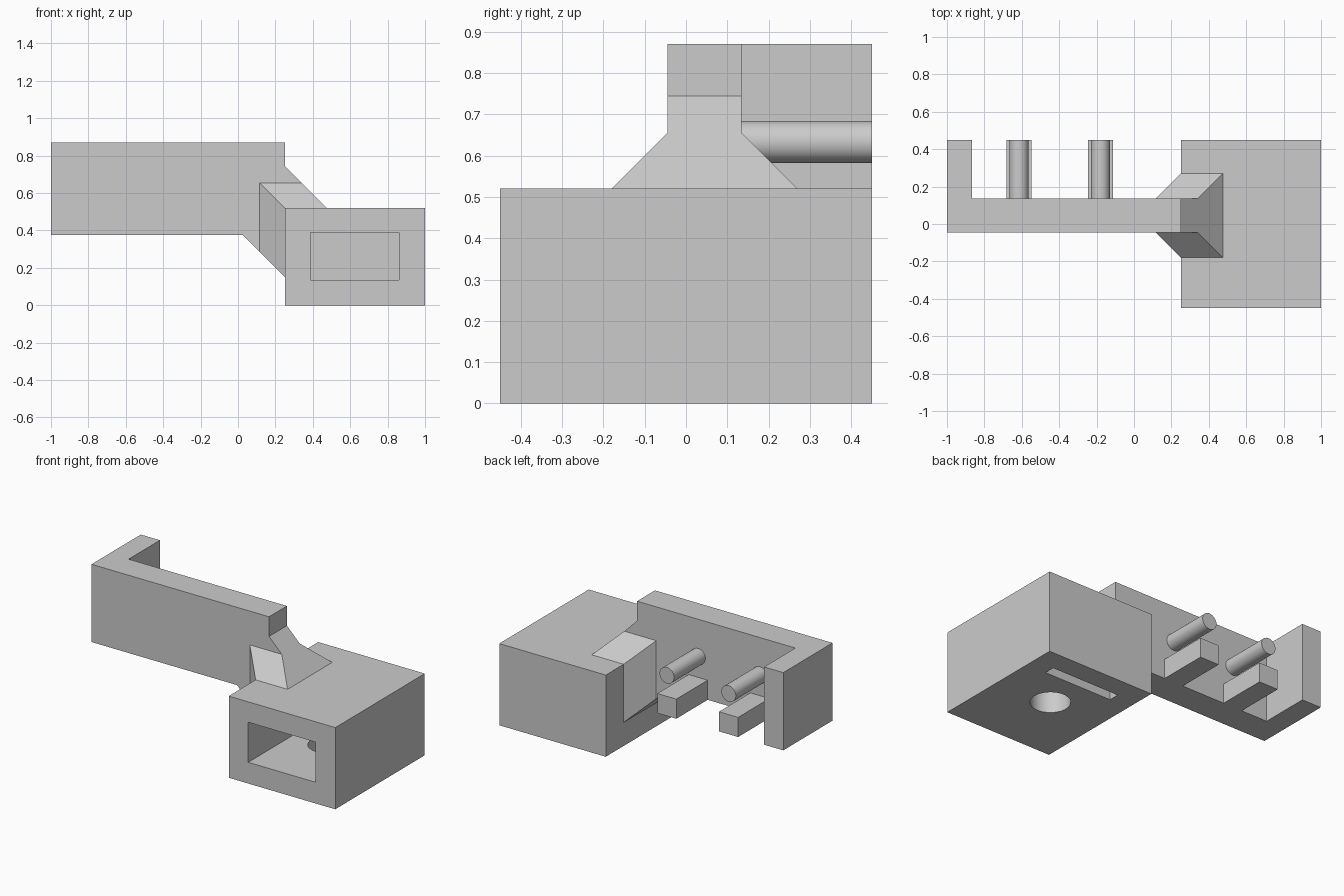
import bpy
import bmesh
from mathutils import Matrix, Vector

if "Cube" in bpy.data.objects:
    bpy.data.objects.remove(bpy.data.objects["Cube"], do_unlink=True)

grey = bpy.data.materials.new("light grey plastic")
grey.use_nodes = True
colour = (0.6, 0.6, 0.6, 1)
grey.diffuse_color = colour
grey.node_tree.nodes["Principled BSDF"].inputs["Base Color"].default_value = colour


def add_object(name, bm):
    bmesh.ops.recalc_face_normals(bm, faces=bm.faces)
    mesh = bpy.data.meshes.new(name)
    bm.to_mesh(mesh)
    bm.free()
    mesh.materials.append(grey)
    obj = bpy.data.objects.new(name, mesh)
    bpy.context.collection.objects.link(obj)
    return obj


def box(name, xs, ys, zs):
    bm = bmesh.new()
    bmesh.ops.create_cube(bm, size=1)
    for v in bm.verts:
        v.co = Vector(r[0] if c < 0 else r[1] for c, r in zip(v.co, (xs, ys, zs)))
    return add_object(name, bm)


def cylinder(name, centre, radius, depth, axis):
    bm = bmesh.new()
    bmesh.ops.create_cone(bm, cap_ends=True, segments=48, radius1=radius, radius2=radius, depth=depth)
    turn = Matrix.Rotation(1.5707963, 4, "X") if axis == "Y" else Matrix()
    bm.transform(Matrix.Translation(centre) @ turn)
    return add_object(name, bm)


def combine(target, other, operation):
    mod = target.modifiers.new("join", "BOOLEAN")
    mod.object, mod.operation, mod.solver = other, operation, "EXACT"
    bpy.context.view_layer.objects.active = target
    bpy.ops.object.modifier_apply(modifier=mod.name)
    bpy.data.objects.remove(other, do_unlink=True)


def smooth(obj):
    bpy.ops.object.select_all(action="DESELECT")
    obj.select_set(True)
    bpy.context.view_layer.objects.active = obj
    bpy.ops.object.shade_smooth_by_angle(angle=0.5)


LEFT, EDGE, BACK = -1, 0.25, 0.45
FRONT_Y, REAR_Y = -0.045, 0.135
LOW, HIGH = 0.375, 0.87

# Housing block
body = box("bracket_body", (EDGE, 1), (-BACK, BACK), (0, 0.52))

# Upright arm plate with slanted root
bm = bmesh.new()
profile = [(LEFT, LOW), (0.025, LOW), (EDGE, 0.15), (0.475, 0.52),
           (EDGE, 0.745), (EDGE, HIGH), (LEFT, HIGH)]
face = bm.faces.new([bm.verts.new((x, FRONT_Y, z)) for x, z in profile])
extruded = bmesh.ops.extrude_face_region(bm, geom=[face])["geom"]
bmesh.ops.translate(bm, vec=(0, REAR_Y - FRONT_Y, 0),
                    verts=[g for g in extruded if isinstance(g, bmesh.types.BMVert)])
combine(body, add_object("arm_plate", bm), "UNION")

# Flared gusset around the root
bm = bmesh.new()
f = 0.135
for x, z in ((EDGE, 0.15), (0.475, 0.52), (EDGE, 0.52)):
    for y, side in ((FRONT_Y, -1), (REAR_Y, 1)):
        bm.verts.new((x, y + side * f, z))
        bm.verts.new((x - f, y, z + f))
bmesh.ops.convex_hull(bm, input=bm.verts)
bmesh.ops.dissolve_limit(bm, angle_limit=0.01, verts=bm.verts, edges=bm.edges)
combine(body, add_object("gusset", bm), "UNION")

# End wall and the two ledges under the pins
combine(body, box("end_wall", (LEFT, -0.865), (0, BACK), (LOW, HIGH)), "UNION")
pin_xs = (-0.615, -0.18)
for x in pin_xs:
    combine(body, box("ledge", (x - 0.067, x + 0.067), (0, BACK), (LOW, 0.5)), "UNION")

# Cavity, floor slot and round floor hole
combine(body, box("cavity", (0.387, 0.862), (-0.6, 0.317), (0.135, 0.39)), "DIFFERENCE")
combine(body, box("slot", (0.387, 0.862), (0.25, 0.317), (-0.1, 0.2)), "DIFFERENCE")
combine(body, cylinder("floor_hole", (0.625, 0.01, 0.05), 0.115, 0.3, "Z"), "DIFFERENCE")
smooth(body)

# Round pins
for name, x in zip(("right_pin", "left_pin"), pin_xs):
    smooth(cylinder(name, (x, (BACK + 0.1) / 2, 0.633), 0.051, BACK - 0.1, "Y"))
